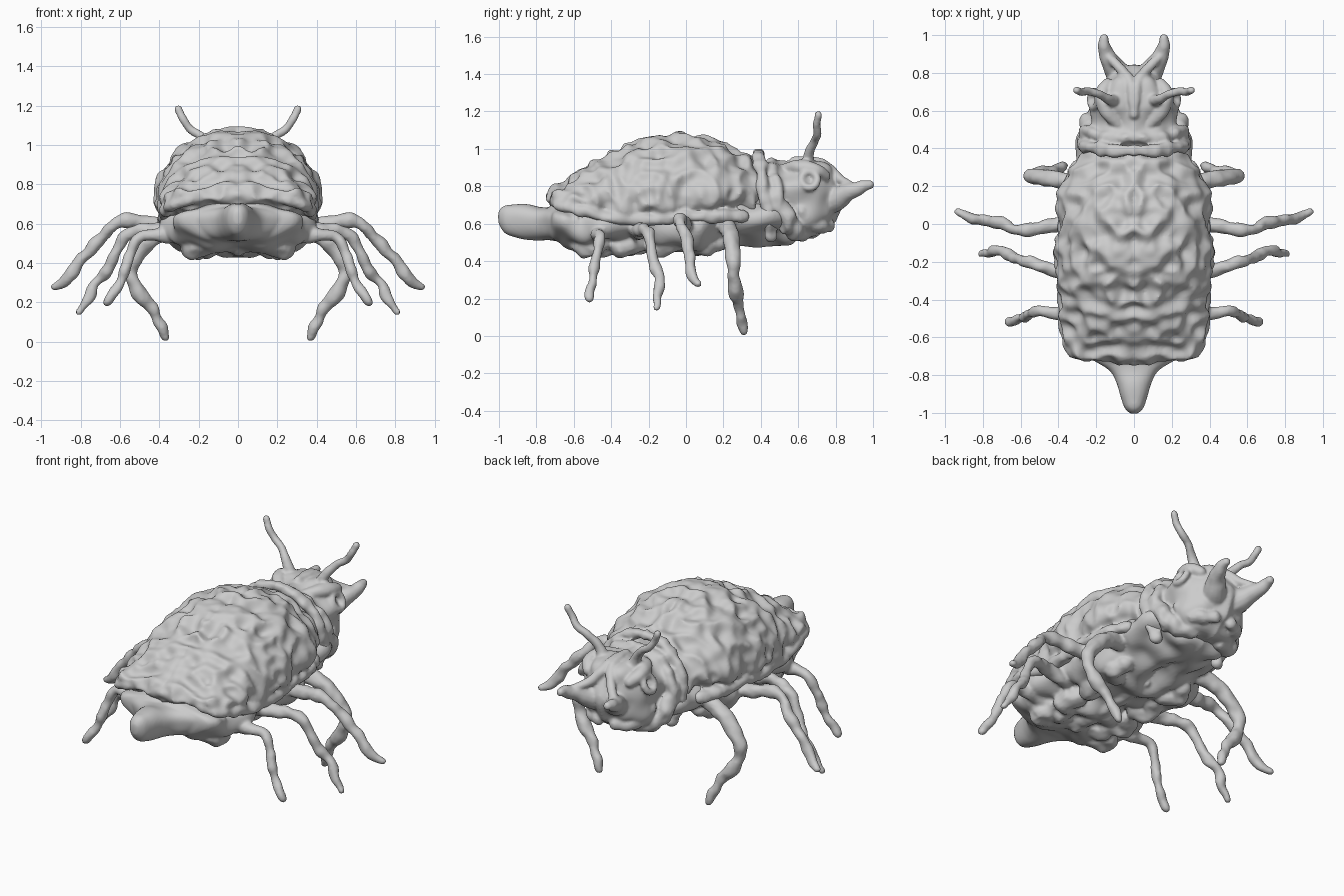
import bpy, bmesh, math
from mathutils import Vector, noise


def spline(rows, steps):
    """Catmull-Rom through rows of numbers."""
    out, n = [], len(rows)
    for i in range(n - 1):
        a, b, c, d = (rows[max(0, min(n - 1, i + k))] for k in (-1, 0, 1, 2))
        for s in range(steps):
            t = s / steps
            out.append([0.5 * (2 * q + (r - p) * t + (2 * p - 5 * q + 4 * r - u) * t * t
                               + (3 * q - p - 3 * r + u) * t ** 3)
                        for p, q, r, u in zip(a, b, c, d)])
    out.append(list(rows[-1]))
    return out


def skin(rings, bump, mirror=False):
    """Closed mesh from rings with bumps along the normals, added to the current group."""
    bm = bmesh.new()
    vr = [[bm.verts.new(p) for p in r] for r in rings]
    k = len(vr[0])
    for a, b in zip(vr, vr[1:]):
        for j in range(k):
            bm.faces.new((a[j], a[(j + 1) % k], b[(j + 1) % k], b[j]))
    bm.faces.new(vr[0])
    bm.faces.new(vr[-1])
    bmesh.ops.recalc_face_normals(bm, faces=bm.faces[:])
    bm.normal_update()
    for v, n in [(v, v.normal.copy()) for v in bm.verts]:
        v.co += n * bump(Vector((abs(v.co.x), v.co.y, v.co.z)))
    me = bpy.data.meshes.new("piece")
    bm.to_mesh(me)
    group.from_mesh(me)
    if mirror:
        for v in bm.verts:
            v.co.x *= -1
        bmesh.ops.reverse_faces(bm, faces=bm.faces[:])
        bm.to_mesh(me)
        group.from_mesh(me)
    bm.free()
    bpy.data.meshes.remove(me)


def loft(rows, bump, power=2.2, steps=12, sides=96):
    """Rows along y: y, centre z, half width, height above, depth below."""
    rings = []
    for y, zc, w, up, dn in spline(rows, steps):
        ring = []
        for j in range(sides):
            a = 2 * math.pi * j / sides
            c, s = math.cos(a), math.sin(a)
            x = math.copysign(abs(c) ** (2 / power), c) * max(w, .004)
            z = math.copysign(abs(s) ** (2 / power), s) * max(up if s > 0 else dn, .004)
            ring.append((x, y, zc + z))
        rings.append(ring)
    skin(rings, bump)


def tube(rows, mirror=True, lump=.006, steps=8, sides=14):
    """Rows along a path: x, y, z, radius. Both ends are rounded."""
    pts = spline(rows, steps)
    P = [Vector(p[:3]) for p in pts]
    R = [p[3] for p in pts]
    d0, d1 = (P[0] - P[1]).normalized(), (P[-1] - P[-2]).normalized()
    r0, r1, a, b = R[0], R[-1], P[0].copy(), P[-1].copy()
    for s, c in [(math.sin(t), math.cos(t)) for t in (.5, 1.0, 1.45)]:
        P.insert(0, a + d0 * r0 * s)
        R.insert(0, r0 * c)
        P.append(b + d1 * r1 * s)
        R.append(r1 * c)
    rings, u = [], None
    for i, p in enumerate(P):
        t = (P[min(i + 1, len(P) - 1)] - P[max(i - 1, 0)]).normalized()
        u = t.orthogonal() if u is None else u - t * u.dot(t)
        u.normalize()
        v = t.cross(u)
        rings.append([p + (u * math.cos(q) + v * math.sin(q)) * R[i]
                      for q in (2 * math.pi * j / sides for j in range(sides))])
    skin(rings, lambda q: lump * noise.noise(q * 17), mirror)


def finish(name, voxel=.011, smooth=3):
    """Fuse the current group into one organic surface and start a new group."""
    global group
    me = bpy.data.meshes.new(name)
    group.to_mesh(me)
    group.free()
    group = bmesh.new()
    ob = bpy.data.objects.new(name, me)
    bpy.context.collection.objects.link(ob)
    m = ob.modifiers.new("Fuse", 'REMESH')
    m.mode, m.voxel_size, m.use_smooth_shade = 'VOXEL', voxel, True
    m = ob.modifiers.new("Soften", 'SMOOTH')
    m.factor, m.iterations = .5, smooth


# Surface textures
def shell_bump(p):
    q = Vector((p.x * 8, p.y * 10, p.z * 8))
    wrinkle = .5 - 1.9 * abs(noise.noise(q))
    return .032 * wrinkle + .03 * noise.noise(q * 1.5 + Vector((3, 1, 7)))


def flesh_bump(p):
    fade = max(.2, min(1, (p.y + .72) * 5))
    return fade * .075 * noise.noise(p * 7 + Vector((2, 5, 1)))


def head_bump(p):
    return .04 * noise.noise(p * 8 + Vector((4, 0, 2)))


group = bmesh.new()

# Wrinkled wing case with a raised rim
loft([
    (.40, .76, .02, .02, .02), (.385, .75, .24, .15, .10), (.30, .73, .325, .24, .13),
    (.15, .72, .385, .32, .13), (0, .715, .41, .36, .13), (-.2, .705, .41, .345, .13),
    (-.4, .70, .39, .285, .12), (-.55, .705, .37, .185, .09), (-.66, .725, .34, .08, .06),
    (-.71, .735, .27, .04, .035), (-.735, .74, .02, .01, .01)], shell_bump, 2.0, 16, 128)
tube([(.30, .31, .64, .034), (.345, .18, .64, .036), (.375, 0, .64, .032), (.375, -.2, .62, .032),
      (.37, -.4, .63, .032), (.37, -.55, .665, .03), (.335, -.66, .70, .03),
      (.27, -.70, .715, .03), (.17, -.68, .735, .028), (.08, -.70, .745, .026),
      (0, -.73, .75, .026)], lump=.016)
finish("wing_case")

# Underbody, tail and belly lobes
loft([
    (.62, .62, .02, .02, .02), (.56, .62, .20, .08, .11), (.4, .64, .28, .1, .14),
    (.2, .62, .33, .1, .14), (0, .60, .36, .12, .14), (-.2, .60, .365, .12, .14),
    (-.4, .60, .355, .1, .16), (-.58, .61, .34, .1, .15), (-.67, .62, .32, .08, .12),
    (-.72, .625, .25, .07, .10), (-.75, .63, .03, .02, .02)], flesh_bump, 2.2)
loft([
    (-.58, .62, .33, .08, .12), (-.68, .62, .275, .07, .115), (-.73, .62, .20, .07, .11),
    (-.78, .62, .125, .07, .11), (-.84, .62, .092, .08, .105), (-.92, .625, .07, .08, .095),
    (-.97, .63, .052, .07, .08), (-.998, .63, .025, .04, .04), (-1.003, .63, .005, .01, .01)],
    lambda p: .006 * noise.noise(p * 10), 2.2, 8, 40)
for x, y, r in ((.18, -.34, .062), (.20, -.52, .06), (.13, -.43, .055), (.19, -.12, .055), (.2, .1, .05)):
    tube([(x - .03, y - .06, .495, r), (x + .03, y, .475, r), (x, y + .07, .50, r)], lump=.02)
tube([(0, -.5, .48, .045), (0, -.2, .475, .04), (0, .1, .485, .04)], False, .02)

# Four pairs of jointed legs: body, knee, shin, foot
legs = [
    [(.26, .21, .60, .05), (.42, .24, .54, .045), (.53, .25, .42, .043),
     (.545, .255, .33, .032), (.50, .265, .245, .041), (.445, .28, .185, .032),
     (.40, .295, .10, .028), (.367, .31, .022, .024)],
    [(.30, .01, .58, .045), (.44, -.01, .60, .041), (.58, -.035, .62, .035),
     (.645, -.025, .58, .027), (.70, .005, .52, .034), (.80, .02, .42, .027),
     (.86, .03, .33, .031), (.93, .067, .278, .022)],
    [(.28, -.26, .55, .04), (.42, -.245, .57, .037), (.56, -.20, .55, .031),
     (.61, -.19, .47, .026), (.665, -.16, .36, .031), (.73, -.14, .29, .024),
     (.76, -.15, .22, .027), (.808, -.155, .152, .021)],
    [(.26, -.47, .52, .038), (.38, -.475, .54, .035), (.50, -.465, .53, .031),
     (.55, -.475, .44, .025), (.575, -.49, .37, .029), (.61, -.50, .29, .024),
     (.635, -.515, .25, .026), (.667, -.52, .202, .02)]]
for path in legs:
    tube(path, lump=.012)
finish("abdomen_and_legs", .010, 2)

# Head
loft([
    (.34, .74, .22, .13, .14), (.45, .74, .25, .185, .20), (.53, .73, .22, .195, .21),
    (.62, .74, .225, .205, .22), (.70, .74, .20, .195, .21), (.76, .735, .15, .185, .17),
    (.79, .735, .10, .15, .14), (.81, .74, .06, .10, .09), (.825, .745, .01, .02, .02)],
    head_bump, 2.2)

# Collar folds, cheek and throat folds
for w, y0, y1, h, r in ((.262, .50, .455, .225, .03), (.272, .43, .385, .275, .034)):
    arc = []
    for i in range(9):
        a = math.radians(-35 + 250 * i / 8)
        arc.append((w * math.cos(a), y0 + (y1 - y0) * math.sin(a), .70 + h * math.sin(a), r))
    tube(arc, False, .018)
tube([(.245, .46, .76, .04), (.24, .52, .66, .05), (.20, .57, .58, .055),
      (.11, .62, .545, .045)], lump=.02)
tube([(.175, .62, .66, .05), (.125, .70, .60, .05), (.06, .76, .59, .035)], lump=.015)

# Snout horns, ridges leading to them, brows
tube([(.05, .74, .72, .085), (.085, .80, .735, .068), (.125, .86, .765, .05),
      (.15, .91, .785, .04), (.162, .95, .80, .032), (.16, .98, .807, .025)])
tube([(0, .58, .935, .028), (.012, .70, .93, .028), (.03, .77, .89, .028),
      (.08, .83, .83, .026), (.14, .89, .805, .02)])
tube([(.08, .52, .89, .03), (.14, .60, .90, .042), (.17, .68, .89, .04),
      (.14, .74, .855, .03)])

# Eye rings with a sunken middle
tube([(.21 - .02 * math.sin(a), .66 + .043 * math.cos(a), .835 + .043 * math.sin(a), .02)
      for a in (2 * math.pi * i / 8 for i in range(9))], lump=0)

# Antennae
tube([(.10, .655, .91, .036), (.13, .66, .98, .026), (.19, .69, 1.045, .022),
      (.245, .705, 1.08, .021), (.28, .70, 1.135, .02), (.304, .705, 1.18, .021)])
finish("head_and_antennae", .009, 2)
